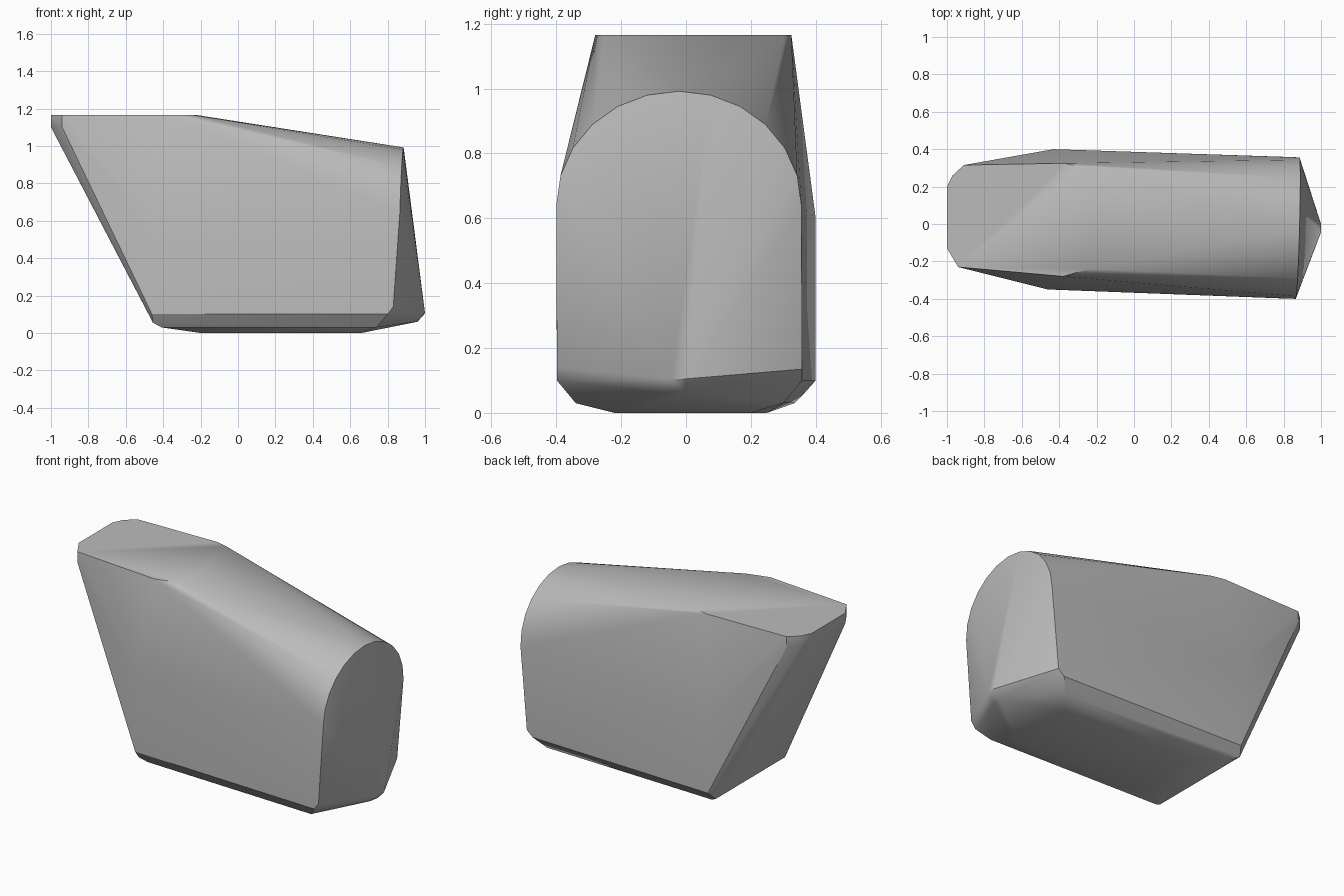
import bpy
import bmesh
from math import cos, sin, pi, radians

default_cube = bpy.data.objects.get("Cube")
if default_cube:
    bpy.data.objects.remove(default_cube, do_unlink=True)


def make_material(name, color):
    material = bpy.data.materials.new(name)
    material.use_nodes = True
    material.diffuse_color = color
    shader = material.node_tree.nodes["Principled BSDF"]
    shader.inputs["Base Color"].default_value = color
    return material


def level(z, outline):
    """Lift a flat outline of (x, y) pairs to one height."""
    return [(x, y, z) for x, y in outline]


def upright(y, profile):
    """Place a profile of (x, z) pairs on one side plane."""
    return [(x, y, z) for x, z in profile]


def arch(steps):
    """Rounded upper rim of the nose end, turned slightly about z."""
    rim = []
    for step in range(steps + 1):
        angle = pi * step / steps
        side, rise = cos(angle), sin(angle)
        rim.append((0.875 + 0.01 * (side + rise),
                    -0.022 + 0.378 * side,
                    0.64 + 0.352 * rise))
    return rim


def build_hull(name, points, material):
    """Wrap a convex shell around the control points."""
    bm = bmesh.new()
    for point in points:
        bm.verts.new(point)
    hull = bmesh.ops.convex_hull(bm, input=bm.verts[:])
    unused = {item for key in ("geom_interior", "geom_unused")
              for item in hull[key] if isinstance(item, bmesh.types.BMVert)}
    bmesh.ops.delete(bm, geom=list(unused), context="VERTS")
    bmesh.ops.recalc_face_normals(bm, faces=bm.faces[:])
    mesh = bpy.data.meshes.new(name)
    bm.to_mesh(mesh)
    bm.free()
    mesh.materials.append(material)
    body = bpy.data.objects.new(name, mesh)
    bpy.context.collection.objects.link(body)
    bpy.ops.object.select_all(action="DESELECT")
    body.select_set(True)
    bpy.context.view_layer.objects.active = body
    bpy.ops.object.shade_smooth_by_angle(angle=radians(30))
    return body


points = []

# Flat top with its clipped overhanging end
points += level(1.165, [(-1, -0.13), (-0.94, -0.23), (-0.38, -0.28),
                        (-0.24, -0.24), (-0.22, 0.0), (-0.29, 0.305),
                        (-0.37, 0.325), (-0.91, 0.315), (-0.97, 0.26),
                        (-1, 0.2)])
points += level(1.10, [(-1, -0.13), (-0.94, -0.23), (-0.91, 0.315),
                       (-0.97, 0.26), (-1, 0.2)])

# Rounded end rim
points += arch(12)

# Side walls
points += upright(-0.35, [(-0.46, 0.6), (-0.46, 0.1)])
points += upright(0.40, [(-0.43, 0.6), (-0.43, 0.1)])
points += upright(-0.398, [(0.83, 0.14), (0.80, 0.1)])
points += upright(0.358, [(0.84, 0.135), (0.80, 0.1)])

# Chamfered underside
points += level(0.055, [(-0.455, -0.32), (-0.455, 0.36)])
points += level(0.03, [(-0.41, -0.3), (-0.41, 0.335),
                       (0.74, -0.34), (0.74, 0.3)])
points += level(0.0, [(-0.2, -0.22), (-0.2, 0.25),
                      (0.66, -0.22), (0.66, 0.2)])

# Blunt low tip
points += level(0.105, [(1, -0.045), (1, 0.0)])
points += level(0.06, [(0.95, -0.06), (0.96, 0.0)])

grey = make_material("stone grey", (0.5, 0.5, 0.5, 1))
build_hull("rock_body", points, grey)
